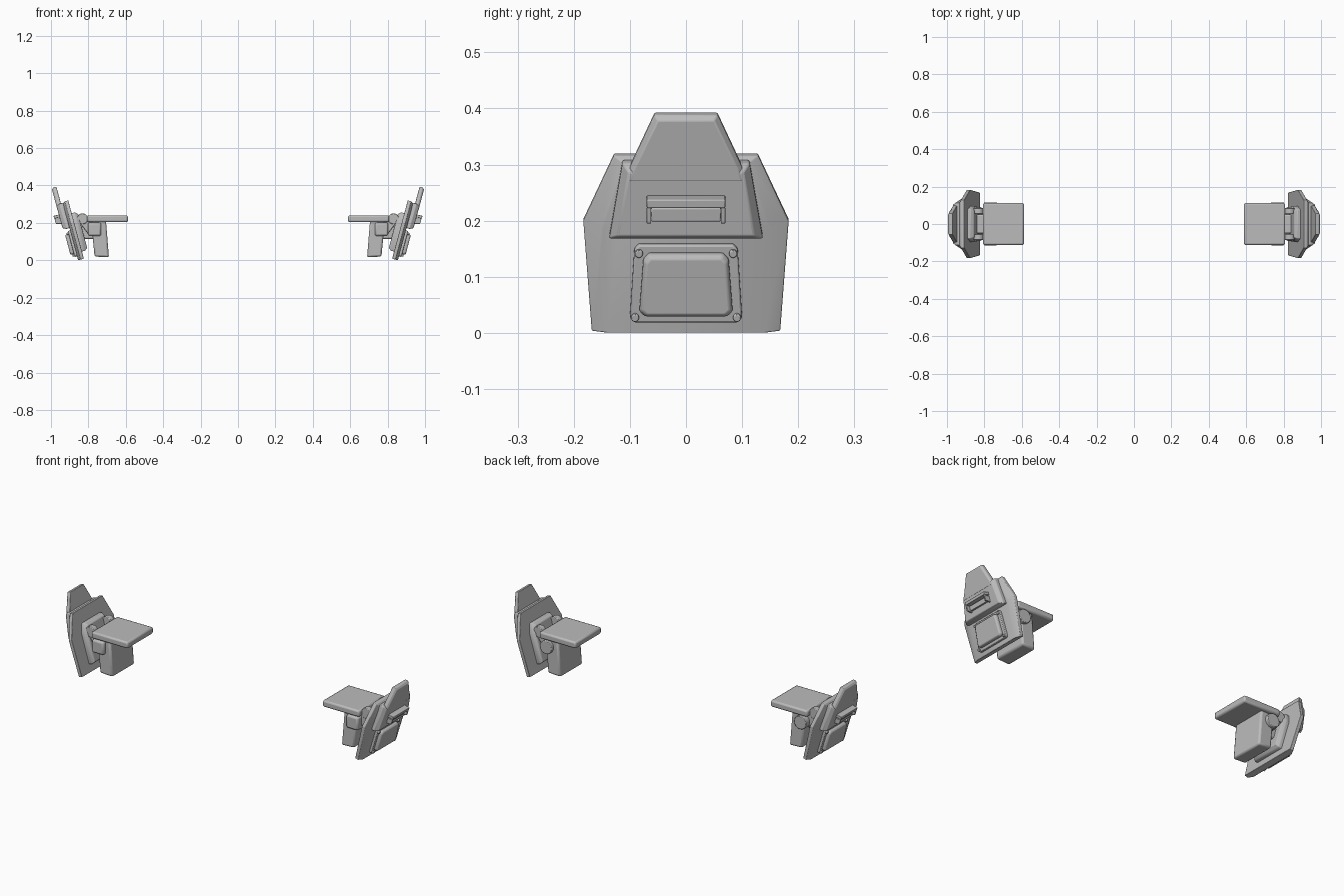
import bpy, bmesh, math
from mathutils import Vector, Matrix

cube = bpy.data.objects.get("Cube")
if cube:
    bpy.data.objects.remove(cube, do_unlink=True)

TILT = math.radians(15)
FOOT = 0.855          # x of the outer armour face at ground level

grey = bpy.data.materials.new("plain grey")
grey.use_nodes = True
colour = (0.5, 0.5, 0.5, 1)
grey.diffuse_color = colour
grey.node_tree.nodes["Principled BSDF"].inputs["Base Color"].default_value = colour


def finish(name, bm, bevel=0.004, segments=2):
    """Turn a mesh into a bevelled object mirrored to both sides."""
    bmesh.ops.recalc_face_normals(bm, faces=bm.faces)
    mesh = bpy.data.meshes.new(name)
    bm.to_mesh(mesh)
    bm.free()
    obj = bpy.data.objects.new(name, mesh)
    bpy.context.collection.objects.link(obj)
    mesh.materials.append(grey)
    if bevel:
        mod = obj.modifiers.new("Soft edges", 'BEVEL')
        mod.width, mod.segments = bevel, segments
        mod.limit_method = 'ANGLE'
        mod.angle_limit = math.radians(25)
    mirror = obj.modifiers.new("Both sides", 'MIRROR')
    mirror.use_axis = (True, False, False)
    mirror.use_mirror_merge = False
    bpy.ops.object.select_all(action='DESELECT')
    obj.select_set(True)
    bpy.context.view_layer.objects.active = obj
    bpy.ops.object.shade_smooth_by_angle(angle=math.radians(35))
    return obj


def on_pad(w, y, z):
    """Point at depth w from the leaning armour face."""
    return Vector((FOOT + z * math.tan(TILT) + w / math.cos(TILT), y, z))


def loft(name, rings, bevel=0.004):
    """Join symmetric outlines (half given, bottom to top) at growing depth."""
    bm = bmesh.new()
    loops = []
    for w, half in rings:
        full = half + [(-y, z) for y, z in reversed(half)]
        shift = (rings[-1][0] - w) * math.sin(TILT)
        loops.append([bm.verts.new(on_pad(w, y, z + shift)) for y, z in full])
    for a, b in zip(loops, loops[1:]):
        for i in range(len(a)):
            j = (i + 1) % len(a)
            bm.faces.new((a[i], a[j], b[j], b[i]))
    bm.faces.new(loops[0])
    bm.faces.new(loops[-1])
    return finish(name, bm, bevel)


def prism(name, profile, y0, y1, bevel=0.008):
    """Extrude an x/z profile along y."""
    bm = bmesh.new()
    face = bm.faces.new([bm.verts.new((x, y0, z)) for x, z in profile])
    out = bmesh.ops.extrude_face_region(bm, geom=[face])
    moved = [v for v in out["geom"] if isinstance(v, bmesh.types.BMVert)]
    bmesh.ops.translate(bm, verts=moved, vec=(0, y1 - y0, 0))
    return finish(name, bm, bevel)


def box(name, x0, x1, y0, y1, z0, z1, bevel=0.008):
    return prism(name, [(x0, z0), (x1, z0), (x1, z1), (x0, z1)], y0, y1, bevel)


def cylinder(name, centre, radius, depth, turn, bevel=0.003):
    bm = bmesh.new()
    bmesh.ops.create_cone(bm, cap_ends=True, segments=24, radius1=radius,
                          radius2=radius, depth=depth,
                          matrix=Matrix.Translation(centre) @ turn)
    return finish(name, bm, bevel)


# Armour plate with chamfered flanks
rim = [(0.168, 0.0), (0.183, 0.195), (0.128, 0.312)]
face = [(0.140, 0.0), (0.148, 0.19), (0.110, 0.302)]
loft("armour_plate", [(-0.032, rim), (-0.014, rim), (0.0, face)], 0.002)

# Raised upper panel and crest
loft("upper_panel", [(-0.005, [(0.137, 0.163), (0.113, 0.298)]),
                     (0.018, [(0.137, 0.163), (0.113, 0.298)]),
                     (0.036, [(0.122, 0.172), (0.102, 0.286)])], 0.003)
crest = [(0.108, 0.27), (0.100, 0.292), (0.056, 0.386)]
loft("crest", [(0.010, crest), (0.028, crest),
               (0.037, [(0.100, 0.27), (0.092, 0.292), (0.050, 0.378)])], 0.002)

# Handle: a bar carried on a recessed block
loft("handle_base", [(0.03, [(0.062, 0.198), (0.062, 0.222)]),
                     (0.048, [(0.062, 0.198), (0.062, 0.222)])], 0.002)
loft("handle_bar", [(0.03, [(0.070, 0.222), (0.070, 0.237)]),
                    (0.066, [(0.070, 0.222), (0.070, 0.237)])], 0.002)
for label, s in (("front", -1), ("back", 1)):
    bm = bmesh.new()
    bmesh.ops.create_cube(bm, size=1)
    for v in bm.verts:
        v.co = on_pad(0.046 + v.co.x * 0.036, s * 0.066 + v.co.y * 0.008,
                      0.209 + v.co.z * 0.028)
    finish(label + "_handle_post", bm, 0.001)

# Lower hatch with raised centre and corner bolts
frame = [(0.092, 0.018), (0.100, 0.026), (0.092, 0.148), (0.084, 0.156)]
loft("hatch_frame", [(-0.005, frame), (0.013, frame)], 0.003)
lid = [(0.074, 0.027), (0.083, 0.036), (0.076, 0.128), (0.066, 0.138)]
lid_face = [(0.070, 0.032), (0.078, 0.040), (0.071, 0.123), (0.063, 0.132)]
loft("hatch_lid", [(0.005, lid), (0.024, lid), (0.032, lid_face)], 0.003)
face_out = Matrix.Rotation(math.pi / 2 + TILT, 4, 'Y')
for y, z, label in ((0.084, 0.142, "upper"), (0.091, 0.028, "lower")):
    for s, side in ((-1, "front"), (1, "back")):
        cylinder(f"{label}_{side}_bolt", on_pad(0.014, s * y, z),
                 0.007, 0.016, face_out, 0.002)

# Inner backing panel
loft("backing_panel", [(-0.064, [(0.080, 0.055), (0.086, 0.20), (0.070, 0.238)]),
                       (-0.048, [(0.090, 0.045), (0.096, 0.20), (0.078, 0.25)]),
                       (-0.025, [(0.090, 0.045), (0.096, 0.20), (0.078, 0.25)])], 0.004)

# Hinge lugs and arms between backing panel and bracket
across = Matrix.Rotation(math.pi / 2, 4, 'X')
for s, side in ((-1, "front"), (1, "back")):
    cylinder(side + "_hinge_lug", (0.832, s * 0.07, 0.222), 0.029, 0.03, across)
    prism(side + "_hinge_arm", [(0.76, 0.14), (0.80, 0.14), (0.85, 0.205),
                                (0.835, 0.235), (0.76, 0.19)],
          s * 0.07 - 0.011, s * 0.07 + 0.011, 0.003)
box("link_block", 0.75, 0.86, -0.05, 0.05, 0.115, 0.19)

# Bracket: hanging block, side box, pivot pin and flat shelf
prism("bracket_block", [(0.690, 0.016), (0.767, 0.020), (0.785, 0.21),
                        (0.706, 0.21)], -0.096, 0.096, 0.010)
box("pivot_box", 0.732, 0.803, -0.116, -0.06, 0.130, 0.202, 0.010)
cylinder("pivot_pin", (0.767, 0.03, 0.166), 0.036, 0.168, across)
box("shelf", 0.588, 0.808, -0.112, 0.112, 0.204, 0.240, 0.009)
